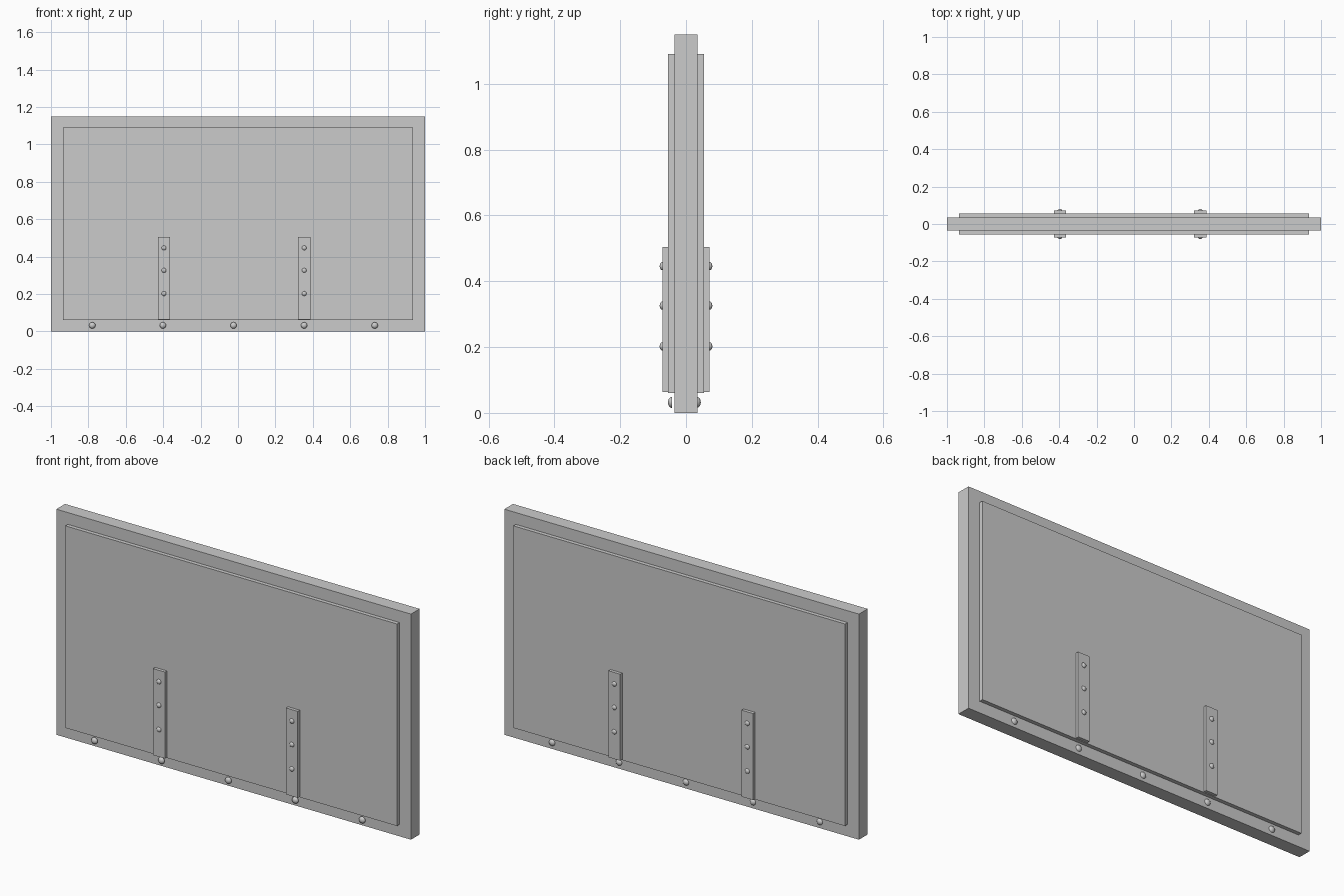
import bpy, bmesh
from mathutils import Matrix

if "Cube" in bpy.data.objects:
    bpy.data.objects.remove(bpy.data.objects["Cube"])


def finish(name, bm, smooth=False):
    bmesh.ops.recalc_face_normals(bm, faces=bm.faces)
    mesh = bpy.data.meshes.new(name)
    bm.to_mesh(mesh)
    bm.free()
    obj = bpy.data.objects.new(name, mesh)
    bpy.context.collection.objects.link(obj)
    if smooth:
        bpy.context.view_layer.objects.active = obj
        obj.select_set(True)
        bpy.ops.object.shade_smooth_by_angle(angle=0.7)
        obj.select_set(False)
    return obj


def box(name, x0, x1, y0, y1, z0, z1):
    bm = bmesh.new()
    place = Matrix.Translation(((x0 + x1) / 2, (y0 + y1) / 2, (z0 + z1) / 2))
    size = Matrix.Diagonal((x1 - x0, abs(y1 - y0), z1 - z0, 1))
    bmesh.ops.create_cube(bm, size=1, matrix=place @ size)
    return finish(name, bm)


def dome(name, x, y, z, radius, height, side):
    """Flattened half sphere with a flat base at y, bulging towards side."""
    bm = bmesh.new()
    bmesh.ops.create_uvsphere(bm, u_segments=20, v_segments=12, radius=1)
    cut = bmesh.ops.bisect_plane(bm, geom=bm.verts[:] + bm.edges[:] + bm.faces[:],
                                 plane_co=(0, 0, 0), plane_no=(0, 0, 1), clear_inner=True)
    rim = [e for e in bm.edges if e.is_boundary]
    bmesh.ops.holes_fill(bm, edges=rim)
    turn = Matrix.Rotation(-side * 1.5707963, 4, 'X')
    bm.transform(Matrix.Translation((x, y, z)) @ turn
                 @ Matrix.Diagonal((radius, radius, height, 1)))
    return finish(name, bm, smooth=True)


FRAME_Y, PANEL_Y, STRAP_Y = 0.035, 0.055, 0.0715

# Outer slab
box("board_frame", -1, 1, -FRAME_Y, FRAME_Y, 0, 1.15)

for side, label in ((-1, "front"), (1, "back")):
    # Raised panel on each face
    box(f"{label}_panel", -0.935, 0.935, side * FRAME_Y, side * PANEL_Y, 0.06, 1.09)

    # Upright straps with three rivets each
    for x in (-0.396, 0.354):
        box(f"{label}_strap", x - 0.033, x + 0.033,
            side * PANEL_Y, side * STRAP_Y, 0.063, 0.504)
        for z in (0.202, 0.326, 0.446):
            dome(f"{label}_strap_rivet", x, side * STRAP_Y, z, 0.0125, 0.0085, side)

    # Row of larger rivets along the bottom rail (front row stands slightly proud)
    base = -0.042 if side < 0 else 0.032
    for i in range(5):
        dome(f"{label}_rail_rivet", -0.779 + i * 0.3775, base, 0.032, 0.017, 0.013, side)
